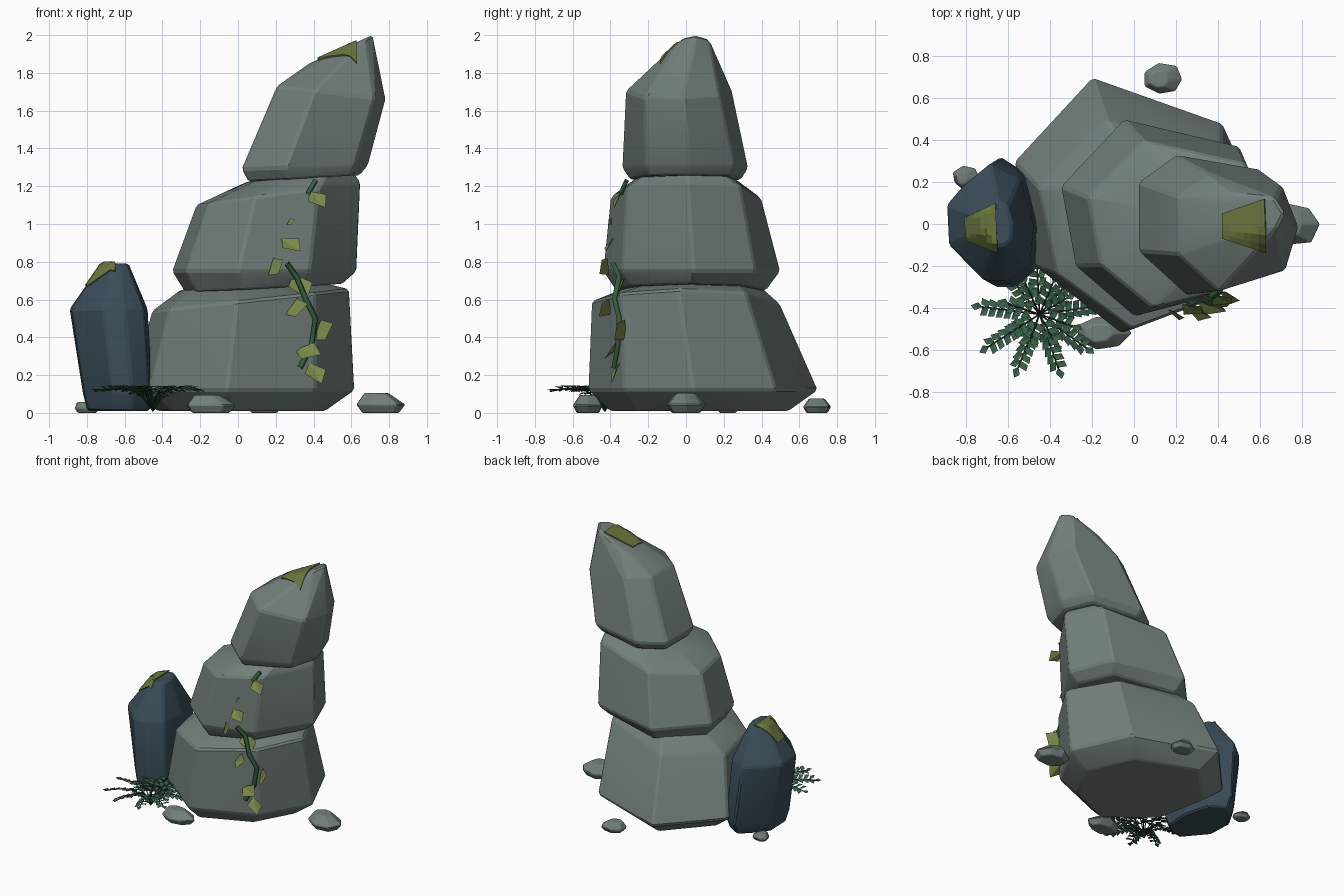
import bpy, bmesh, math, random
from mathutils import Vector
from mathutils.bvhtree import BVHTree

random.seed(4)
cube = bpy.data.objects.get("Cube")
if cube:
    bpy.data.objects.remove(cube)


def material(name, r, g, b):
    m = bpy.data.materials.new(name)
    m.use_nodes = True
    m.diffuse_color = (r, g, b, 1)
    bsdf = m.node_tree.nodes["Principled BSDF"]
    bsdf.inputs["Base Color"].default_value = (r, g, b, 1)
    bsdf.inputs["Roughness"].default_value = 0.9
    return m


stone = material("grey stone", 0.17, 0.215, 0.2)
slate = material("blue slate", 0.043, 0.074, 0.1)
moss = material("olive moss", 0.14, 0.18, 0.045)
leaf_green = material("vine leaf", 0.19, 0.25, 0.065)
vine_green = material("vine stem green", 0.035, 0.11, 0.05)
fern_green = material("fern green", 0.04, 0.12, 0.065)
fern_dark = material("fern stem green", 0.02, 0.055, 0.03)


def link(name, data, mat):
    ob = bpy.data.objects.new(name, data)
    data.materials.append(mat)
    bpy.context.collection.objects.link(ob)
    return ob


def mesh_object(name, bm, mat):
    mesh = bpy.data.meshes.new(name)
    bm.to_mesh(mesh)
    bm.free()
    return link(name, mesh, mat)


def rock(name, plan, levels, mat, bevel=0.012):
    """Chiselled hull; each level is height, slope in x, scale x/y, shift x/y."""
    bm = bmesh.new()
    for z, slope, sx, sy, dx, dy in levels:
        for px, py in plan:
            x = px * sx + dx
            bm.verts.new((x, py * sy + dy, z + slope * x))
    hull = bmesh.ops.convex_hull(bm, input=bm.verts)
    spare = {v for v in hull["geom_interior"] + hull["geom_unused"]
             if isinstance(v, bmesh.types.BMVert) and v.is_valid}
    bmesh.ops.delete(bm, geom=list(spare), context="VERTS")
    bmesh.ops.recalc_face_normals(bm, faces=bm.faces)
    tree = BVHTree.FromBMesh(bm)
    sharp = [e for e in bm.edges if len(e.link_faces) == 2
             and e.calc_face_angle(0) > math.radians(18)]
    bmesh.ops.bevel(bm, geom=sharp, offset=bevel, segments=1,
                    profile=0.5, affect="EDGES", clamp_overlap=True)
    ob = mesh_object(name, bm, mat)
    ob.data.shade_smooth()
    ob.data.set_sharp_from_angle(angle=math.radians(16))
    return tree


# Stacked boulders
lower = rock(
    "lower_boulder",
    [(-.2, .7), (.42, .48), (.62, .04),
     (.41, -.33), (-.06, -.52), (-.47, -.2), (-.57, .3)],
    [(.01, 0, .75, .78, 0, 0), (.12, 0, 1, 1, 0, 0),
     (.59, .11, .88, .82, .046, -.075), (.67, .06, .62, .57, .05, 0)], stone)
middle = rock(
    "middle_boulder",
    [(-.05, .5), (.5, .37), (.63, .04),
     (.38, -.34), (0, -.44), (-.28, -.2), (-.35, .18)],
    [(.65, .06, .85, .85, .02, 0), (.75, 0, 1, 1, 0, 0),
     (1.13, .14, .89, .85, .09, -.026), (1.22, .1, .57, .55, .25, -.02)], stone)
upper = rock(
    "upper_boulder",
    [(.02, .2), (.2, .33), (.6, .26), (.69, .02),
     (.62, -.22), (.25, -.34), (.02, -.13)],
    [(1.22, .06, .88, .88, .04, 0), (1.29, .03, 1, 1, 0, 0),
     (1.755, -.12, .86, .84, .19, -.035), (1.68, .45, .5, .3, .37, .045)],
    stone)

# Blue standing stone
standing = rock(
    "standing_stone",
    [(-.67, .32), (-.52, .24), (-.45, 0), (-.47, -.22),
     (-.58, -.3), (-.7, -.3), (-.88, -.11), (-.89, .1), (-.81, .2)],
    [(.01, 0, .75, .85, -.13, 0), (.1, 0, .84, 1, -.073, 0),
     (.55, 0, .94, .9, -.055, 0), (.79, 0, .33, .35, -.43, 0)], slate)

# Pebbles
for name, x, y, rx, ry, h in [("right_pebble", .75, 0, .15, .11, .11),
                              ("front_pebble", -.15, -.52, .14, .09, .1),
                              ("back_pebble", .14, .69, .1, .08, .08),
                              ("left_pebble", -.8, .22, .07, .06, .06)]:
    outline = []
    for i in range(7):
        a = math.tau * i / 7
        r = random.uniform(.88, 1.05)
        outline.append((rx * r * math.cos(a), ry * r * math.sin(a)))
    rock(name, outline, [(0, 0, .75, .75, x, y), (h * .4, 0, 1, 1, x, y),
                         (h * .95, 0, .5, .55, x - .02, y)], stone, .005)


# Moss patches draped over the rock tops
def moss_patch(name, tree, corners):
    bm = bmesh.new()
    bm.faces.new([bm.verts.new((x, y, 0)) for x, y in corners])
    bmesh.ops.subdivide_edges(bm, edges=bm.edges, cuts=5, use_grid_fill=True)
    for v in bm.verts:
        hit = tree.ray_cast(Vector((v.co.x, v.co.y, 3)), Vector((0, 0, -1)))[0]
        if hit:
            v.co.z = hit.z + .012
    ob = mesh_object(name, bm, moss)
    thick = ob.modifiers.new("thickness", "SOLIDIFY")
    thick.thickness = .009


moss_patch("upper_moss", upper, [(.42, -.07), (.63, -.14), (.62, .12), (.42, .05)])
moss_patch("standing_stone_moss", standing,
           [(-.8, -.08), (-.65, -.14), (-.66, .1), (-.81, .03)])


def add_leaf(bm, base, along, up, length, width):
    """Folded leaf of two triangles."""
    side = along.cross(up).normalized() * width
    lift = up * width * .25
    a = bm.verts.new(base)
    b = bm.verts.new(base + along * length)
    left = bm.verts.new(base + along * length * .4 + side + lift)
    right = bm.verts.new(base + along * length * .6 - side + lift)
    bm.faces.new((a, left, b))
    bm.faces.new((a, b, right))


def tubes(name, paths, radius, mat):
    curve = bpy.data.curves.new(name, "CURVE")
    curve.dimensions = "3D"
    curve.bevel_depth = radius
    curve.bevel_resolution = 0
    for path in paths:
        spline = curve.splines.new("POLY")
        spline.points.add(len(path) - 1)
        for point, co in zip(spline.points, path):
            point.co = (*co, 1)
    link(name, curve, mat)


# Vine hanging down the front
def on_front(x, z, gap):
    hits = [t.ray_cast(Vector((x, -2, z)), Vector((0, 1, 0)))[0]
            for t in (lower, middle, upper)]
    y = min([h.y for h in hits if h] + [-.3])
    return Vector((x, y - gap, z))


tubes("vine_stem", [[on_front(x, z, .015) for x, z in path] for path in (
    [(.41, 1.23), (.37, 1.16)],
    [(.26, .79), (.31, .72), (.36, .6), (.41, .5), (.39, .36), (.33, .24)])],
    .016, vine_green)

bm = bmesh.new()
for x, z, degrees, size in [(.42, 1.13, -45, .13), (.28, 1.01, 30, .05),
                            (.28, .89, -35, .13), (.2, .77, 45, .12),
                            (.33, .67, -60, .16), (.31, .55, 25, .14),
                            (.45, .43, 40, .15), (.37, .32, -10, .15),
                            (.41, .21, -60, .14)]:
    a = math.radians(degrees)
    along = Vector((math.cos(a), -.35, math.sin(a))).normalized()
    up = Vector((0, -.8, .6))
    add_leaf(bm, on_front(x, z, .04) - along * size / 2, along, up,
             size, size * .4)
mesh_object("vine_leaves", bm, leaf_green)

# Fern with arching fronds
root = Vector((-.45, -.43, 0))
bm = bmesh.new()
stems = []
for ring_length, count, turn, start in ((.33, 9, .2, .3), (.19, 8, .6, .25)):
    for i in range(count):
        a = math.tau * (i + turn) / count + random.uniform(-.1, .1)
        out = Vector((math.cos(a), math.sin(a), 0))
        across = Vector((-out.y, out.x, 0))
        length = ring_length * random.uniform(.88, 1)

        def at(t):
            rise = .01 + .135 * (1 - (1 - t) ** 4) - .03 * t * t
            return root + out * length * t + Vector((0, 0, rise))

        stems.append([at(k / 6) for k in range(7)])
        pairs = round(length / .06)
        for k in range(pairs):
            t = start + (.9 - start) * k / pairs
            for s in (-1, 1):
                along = (out * .65 + across * s * .75
                         + Vector((0, 0, .25 * s))).normalized()
                add_leaf(bm, at(t), along, Vector((0, 0, 1)), .058, .02)
        add_leaf(bm, at(.88), out, Vector((0, 0, 1)), .055, .02)
mesh_object("fern_leaves", bm, fern_green)
tubes("fern_stems", stems, .004, fern_dark)
